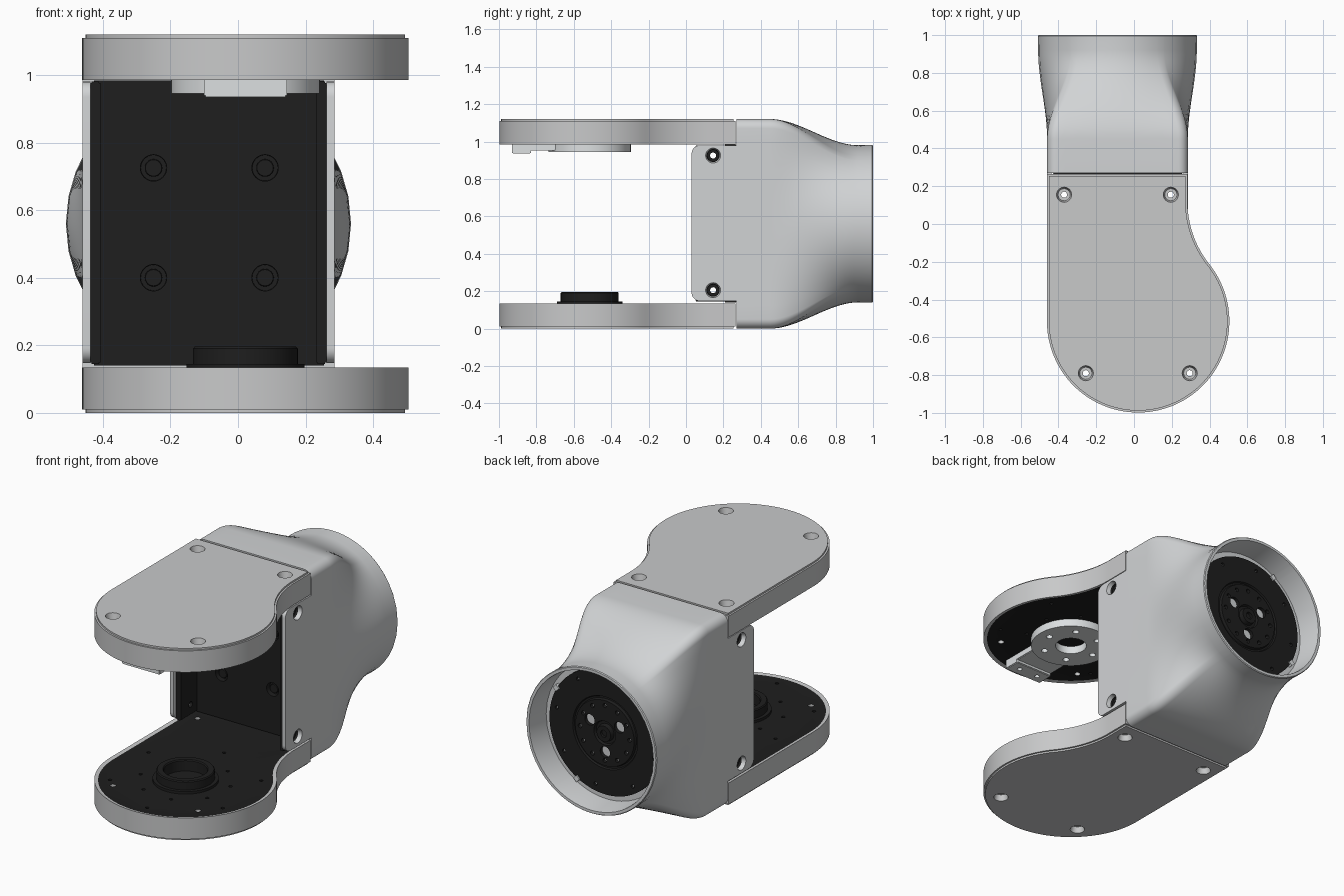
import bpy, bmesh
from math import sin, cos, pi, radians, atan2, hypot
from mathutils import Vector, Matrix

cube = bpy.data.objects.get("Cube")
if cube:
    bpy.data.objects.remove(cube, do_unlink=True)

HEIGHT = 1.12
MID = Vector((-0.0875, 0, HEIGHT / 2))    # axis of the housing
PIVOT = Vector((0.022, -0.515, 0))        # axis of the round arm ends
made = []


def material(name, rgb):
    m = bpy.data.materials.new(name)
    m.use_nodes = True
    m.diffuse_color = (*rgb, 1)
    m.node_tree.nodes["Principled BSDF"].inputs["Base Color"].default_value = (*rgb, 1)
    return m


GREY = material("plate grey", (0.58, 0.585, 0.59))
SHELL = material("shell light grey", (0.64, 0.655, 0.665))
METAL = material("pale metal", (0.72, 0.745, 0.755))
BLACK = material("matte black", (0.013, 0.013, 0.013))


def finish(name, bm, *mats):
    bmesh.ops.recalc_face_normals(bm, faces=bm.faces[:])
    mesh = bpy.data.meshes.new(name)
    bm.to_mesh(mesh)
    bm.free()
    for m in mats:
        mesh.materials.append(m)
    ob = bpy.data.objects.new(name, mesh)
    bpy.context.collection.objects.link(ob)
    made.append(ob)
    return ob


def bridge(bm, a, b):
    for i in range(len(a)):
        j = (i + 1) % len(a)
        bm.faces.new((a[i], a[j], b[j], b[i]))


def lathe(name, mats, profile, places, axis=(0, 0, 1), closed=False, segs=48):
    """Spin a (radius, height) profile about an axis at every place."""
    bm = bmesh.new()
    turn = Vector(axis).to_track_quat('Z', 'Y')
    for place in places:
        rings = []
        for r, h in profile:
            ring = [Vector((r * cos(2 * pi * i / segs), r * sin(2 * pi * i / segs), h))
                    for i in range(segs)]
            rings.append([bm.verts.new(turn @ p + Vector(place)) for p in ring])
        for a, b in zip(rings, rings[1:]):
            bridge(bm, a, b)
        if closed:
            bridge(bm, rings[-1], rings[0])
        else:
            bm.faces.new(rings[0])
            bm.faces.new(rings[-1])
    return finish(name, bm, *mats)


def prism(outline, depth):
    bm = bmesh.new()
    low = [bm.verts.new((x, y, 0)) for x, y in outline]
    high = [bm.verts.new((x, y, depth)) for x, y in outline]
    bridge(bm, low, high)
    floor, top = bm.faces.new(low), bm.faces.new(high)
    bmesh.ops.recalc_face_normals(bm, faces=bm.faces[:])
    return bm, floor, top


def box(name, mat, lo, hi, bevel=0.004):
    bm = bmesh.new()
    lo, hi = Vector(lo), Vector(hi)
    bmesh.ops.create_cube(bm, size=1, matrix=Matrix.Translation((lo + hi) / 2)
                          @ Matrix.Diagonal((*(hi - lo), 1)))
    bmesh.ops.bevel(bm, geom=bm.edges[:], offset=bevel, segments=2, affect='EDGES')
    return finish(name, bm, mat)


def cut(targets, cutter):
    for ob in targets:
        mod = ob.modifiers.new("cut", 'BOOLEAN')
        mod.operation, mod.solver, mod.object = 'DIFFERENCE', 'EXACT', cutter
        bpy.context.view_layer.objects.active = ob
        bpy.ops.object.modifier_apply(modifier=mod.name)
    made.remove(cutter)
    bpy.data.objects.remove(cutter, do_unlink=True)


def mirrored(ob, name, axis):
    mesh = ob.data.copy()
    shift = Matrix.Translation(MID)
    mesh.transform(shift @ Matrix.Scale(-1, 4, Vector(axis)) @ shift.inverted())
    mesh.flip_normals()
    new = bpy.data.objects.new(name, mesh)
    bpy.context.collection.objects.link(new)
    made.append(new)
    return new


def arc(cx, cy, r, a0, a1, n):
    return [(cx + r * cos(radians(a0 + (a1 - a0) * i / n)),
             cy + r * sin(radians(a0 + (a1 - a0) * i / n))) for i in range(n + 1)]


def around(centre, r, n, start=0):
    return [(centre[0] + r * cos(2 * pi * i / n + start),
             centre[1] + r * sin(2 * pi * i / n + start), centre[2]) for i in range(n)]


# Countersunk screw hole, measured inwards from the surface
SINK = [(0.042, -0.02), (0.04, 0.0), (0.032, 0.035), (0.016, 0.035), (0.016, 0.16)]

# Arms: rounded paddle with a concave flank and a black recessed inner face
R, flank_r, flank_y, flank_x = 0.483, 0.536, 0.12, 0.283
meet = atan2(flank_y - PIVOT.y, flank_x + flank_r - PIVOT.x) * 180 / pi
outline = [(PIVOT.x - R, 0.265)]
outline += arc(PIVOT.x, PIVOT.y, R, 180, 360 + meet, 72)
outline += arc(flank_x + flank_r, flank_y, flank_r, 180 + meet, 180, 20)[1:]
outline += [(flank_x, 0.265)]
bm, floor, top = prism(outline, 0.135)
bmesh.ops.bevel(bm, geom=floor.edges[:], offset=0.01, segments=2, affect='EDGES')
bm.normal_update()
top = max(bm.faces, key=lambda f: f.calc_center_median().z)
bmesh.ops.inset_region(bm, faces=[top], thickness=0.02, depth=-0.005, use_even_offset=True)
top.material_index = 1
lower_arm = finish("lower_arm", bm, GREY, BLACK)
holes = [(-0.37, 0.155, 0), (0.195, 0.155, 0), (-0.255, -0.79, 0), (0.295, -0.79, 0)]
cut([lower_arm], lathe("screw_cutter", [GREY], SINK, holes, segs=32))
dots = around(PIVOT, 0.25, 8, 0.3) + around(PIVOT, 0.4, 6, 0.6)
dot_cutter = lathe("dot_cutter", [GREY, BLACK], [(0.01, 0.11), (0.01, 0.2)], dots, segs=12)
for f in dot_cutter.data.polygons:
    f.material_index = 1
cut([lower_arm], dot_cutter)
mirrored(lower_arm, "upper_arm", (0, 0, 1))

# Bearing hub on the lower arm
lathe("bearing_hub", [BLACK],
      [(0.115, 0.125), (0.175, 0.125), (0.175, 0.145), (0.155, 0.145), (0.155, 0.19),
       (0.15, 0.196), (0.12, 0.196), (0.115, 0.19)], [PIVOT], closed=True, segs=64)

# Output horn and clamp block under the upper arm
horn = lathe("output_horn", [METAL],
             [(0.085, 0.945), (0.22, 0.945), (0.22, 0.992), (0.085, 0.992)],
             [PIVOT], closed=True, segs=64)
cut([horn], lathe("horn_cutter", [METAL], [(0.018, 0.9), (0.018, 1.05)],
                  around(PIVOT, 0.155, 6), segs=20))
clamp = box("clamp_block", METAL, (-0.1, -0.93, 0.935), (0.145, -0.83, 0.992))
cut([clamp], lathe("clamp_cutter", [METAL], [(0.014, 0.9), (0.014, 0.96)],
                   [(-0.04, -0.88, 0), (0.085, -0.88, 0)], segs=16))
box("clamp_bridge", METAL, (-0.1, -0.84, 0.952), (0.145, -0.69, 0.992))

# Housing: rounded box lofted into a round rear socket
half_w, half_h, corner = 0.3725, HEIGHT / 2, 0.05
section = []
for k, (sx, sz) in enumerate([(1, 1), (-1, 1), (-1, -1), (1, -1)]):
    section += arc(sx * (half_w - corner), sz * (half_h - corner), corner, 90 * k, 90 * k + 90, 8)
dense = []
for i, (x, z) in enumerate(section):       # subdivide the long flat sides
    nx, nz = section[(i + 1) % len(section)]
    n = 14 if hypot(nx - x, nz - z) > 0.1 else 1
    dense += [(x + (nx - x) * j / n, z + (nz - z) * j / n) for j in range(n)]


def ring(bm, y, blend, radius):
    verts = []
    for x, z in dense:
        d = hypot(x, z)
        k = (1 - blend) + blend * radius / d
        verts.append(bm.verts.new((MID.x + x * k, y, MID.z + z * k)))
    return verts


bm = bmesh.new()
rings = [ring(bm, 0.27, 0, 1)]
for i in range(21):
    t = i / 20
    rings.append(ring(bm, 0.45 + 0.47 * t, t * t * (3 - 2 * t), 0.42))
for y, r in [(0.995, 0.422), (1.0, 0.418), (1.0, 0.402), (0.99, 0.4), (0.855, 0.392)]:
    rings.append(ring(bm, y, 1, r))
for a, b in zip(rings, rings[1:]):
    bridge(bm, a, b)
bm.faces.new(rings[0])
bm.faces.new(rings[-1])
finish("housing", bm, SHELL)

# Side tabs with rounded front corners, and the black bracket walls inside them
tab_outline = [(0.29, 0.147)] + arc(0.075, 0.192, 0.045, 270, 180, 8) \
    + arc(0.075, 0.935, 0.045, 180, 90, 8) + [(0.29, 0.98)]
bm, _, _ = prism(tab_outline, 0.023)
bmesh.ops.transform(bm, verts=bm.verts[:], matrix=Matrix.Translation((0.262, 0, 0)) @ Matrix(
    ((0, 0, 1, 0), (1, 0, 0, 0), (0, 1, 0, 0), (0, 0, 0, 1))))
tab = finish("right_tab", bm, SHELL)
wall = box("right_bracket_wall", BLACK, (0.232, 0.05, 0.145), (0.262, 0.265, 0.98))
tab_holes = [(0.285, 0.145, 0.205), (0.285, 0.145, 0.925)]
cut([tab, wall], lathe("tab_cutter", [SHELL], SINK, tab_holes, axis=(-1, 0, 0), segs=32))
mirrored(tab, "left_tab", (1, 0, 0))
mirrored(wall, "left_bracket_wall", (1, 0, 0))

# Black back panel of the bracket with four sunk screws
panel = box("bracket_panel", BLACK, (-0.43, 0.205, 0.14), (0.258, 0.272, 0.984))
spots = [(x, 0.205, z) for x in (-0.25, 0.08) for z in (0.4, 0.725)]
cut([panel], lathe("panel_cutter", [BLACK], [(0.04, -0.02), (0.038, 0.03)], spots,
                   axis=(0, 1, 0), segs=32))
lathe("panel_screws", [BLACK], [(0.024, 0.01), (0.026, 0.013), (0.026, 0.04)], spots,
      axis=(0, 1, 0), segs=24)

# Rear drive disc with grooves, bolt holes and light locating lugs
rear = Vector((MID.x, 0.80, MID.z))
drive = lathe("drive_disc", [BLACK],
              [(0.36, 0), (0.36, 0.07), (0.21, 0.07), (0.205, 0.06), (0.195, 0.06),
               (0.19, 0.075), (0.07, 0.075), (0.065, 0.06), (0.05, 0.06),
               (0.045, 0.085), (0.02, 0.085), (0.02, 0.07)],
              [rear], axis=(0, 1, 0), segs=72)


def rear_spots(r, n, start=0):
    return [(rear.x + x, rear.y, rear.z + z) for x, z, _ in around((0, 0, 0), r, n, start)]


for r, n, size, start in [(0.16, 12, 0.012, 0), (0.11, 3, 0.032, 0.5), (0.32, 8, 0.01, 0.2)]:
    cut([drive], lathe("drive_cutter", [BLACK], [(size, 0.045), (size, 0.12)],
                       rear_spots(r, n, start), axis=(0, 1, 0), segs=20))
lathe("locating_lugs", [METAL], [(0.02, 0.05), (0.02, 0.078)],
      rear_spots(0.362, 4, radians(30)), axis=(0, 1, 0), segs=4)

# Smooth the curved surfaces and keep the edges sharp
bpy.ops.object.select_all(action='DESELECT')
for ob in made:
    ob.select_set(True)
bpy.context.view_layer.objects.active = made[0]
bpy.ops.object.shade_smooth_by_angle(angle=radians(30))
